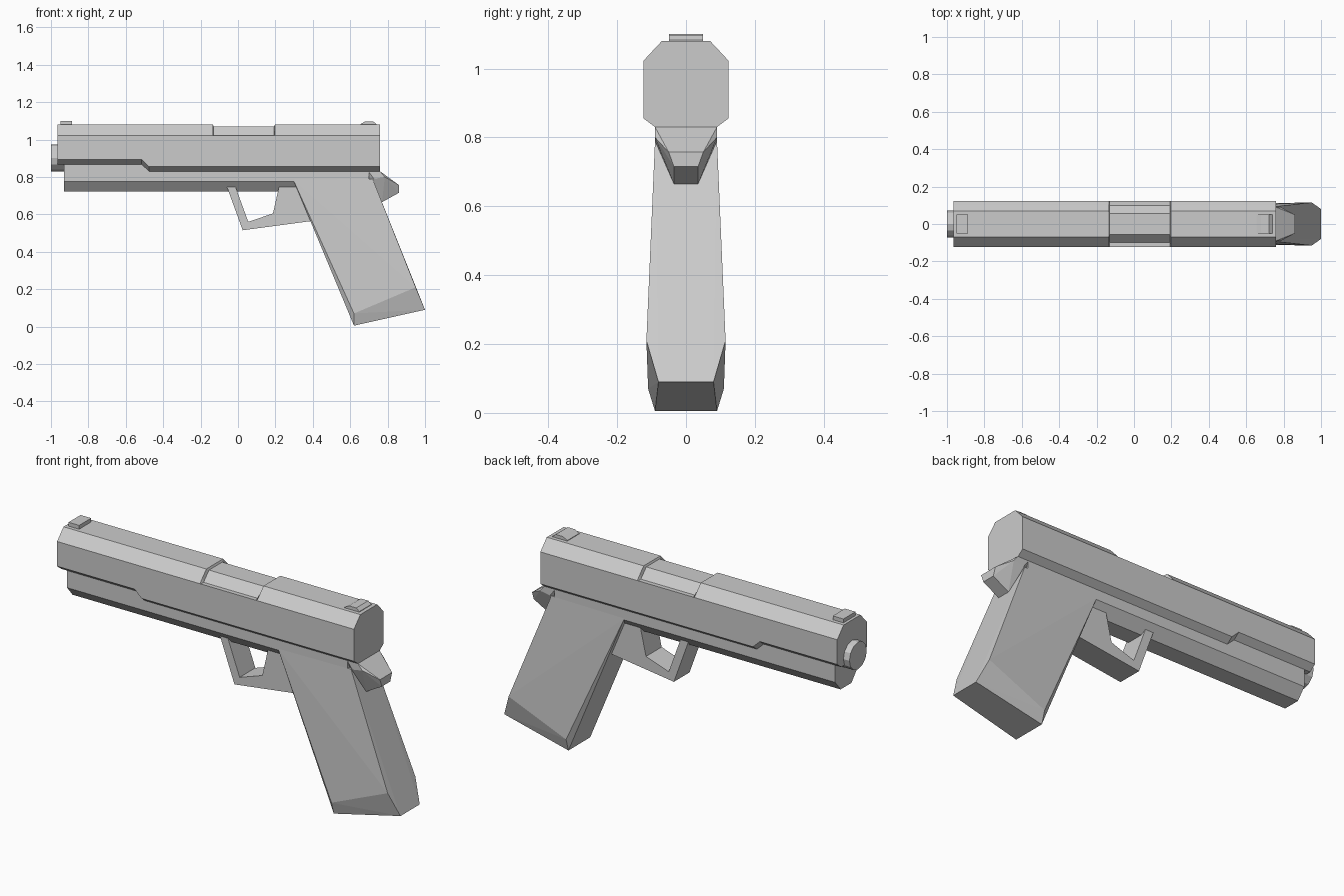
import bpy, bmesh, math
from mathutils import Matrix

cube = bpy.data.objects.get("Cube")
if cube:
    bpy.data.objects.remove(cube, do_unlink=True)

grey = bpy.data.materials.new("plain_grey")
grey.use_nodes = True
COLOUR = (0.6, 0.6, 0.6, 1)
grey.diffuse_color = COLOUR
grey.node_tree.nodes["Principled BSDF"].inputs["Base Color"].default_value = COLOUR


def finish(name, bm):
    """Clean the mesh and add it to the scene as a flat-shaded object."""
    bmesh.ops.dissolve_degenerate(bm, dist=0.0005, edges=bm.edges)
    bmesh.ops.recalc_face_normals(bm, faces=bm.faces)
    mesh = bpy.data.meshes.new(name)
    bm.to_mesh(mesh)
    bm.free()
    mesh.materials.append(grey)
    obj = bpy.data.objects.new(name, mesh)
    bpy.context.collection.objects.link(obj)
    return obj


def loft(name, sections):
    """Skin along x; each section is (x, half outline of (y, z) from top to bottom)."""
    bm = bmesh.new()
    rings = []
    for x, half in sections:
        outline = half + [(-y, z) for y, z in reversed(half)]
        rings.append([bm.verts.new((x, y, z)) for y, z in outline])
    n = len(rings[0])
    for a, b in zip(rings, rings[1:]):
        for i in range(n):
            j = (i + 1) % n
            bm.faces.new((a[i], a[j], b[j], b[i]))
    bm.faces.new(rings[0])
    bm.faces.new(rings[-1])
    return finish(name, bm)


def hull(name, points):
    """Convex block from points mirrored across y."""
    bm = bmesh.new()
    for x, y, z in points:
        bm.verts.new((x, y, z))
        bm.verts.new((x, -y, z))
    bmesh.ops.convex_hull(bm, input=bm.verts)
    bmesh.ops.dissolve_limit(bm, angle_limit=math.radians(1),
                             verts=bm.verts, edges=bm.edges)
    return finish(name, bm)


def plate(name, outline, half_width):
    """Side outline of (x, z) extruded across y."""
    bm = bmesh.new()
    face = bm.faces.new([bm.verts.new((x, -half_width, z)) for x, z in outline])
    new = bmesh.ops.extrude_face_region(bm, geom=[face])["geom"]
    verts = [v for v in new if isinstance(v, bmesh.types.BMVert)]
    bmesh.ops.translate(bm, verts=verts, vec=(0, 2 * half_width, 0))
    return finish(name, bm)


# Slide, with a raised front underside and a lowered ejection port
FULL = [(0.07, 1.08), (0.10, 1.048), (0.123, 1.023)]
PORT = [(0.055, 1.07), (0.10, 1.023), (0.123, 1.023)]
FRONT = [(0.123, 0.893), (0.09, 0.867)]
REAR = [(0.123, 0.855), (0.09, 0.83)]
loft("slide", [
    (-0.965, FULL + FRONT), (-0.515, FULL + FRONT), (-0.475, FULL + REAR),
    (-0.135, FULL + REAR), (-0.13, PORT + REAR),
    (0.192, PORT + REAR), (0.197, FULL + REAR), (0.76, FULL + REAR)])

# Frame with a chamfered underside
RAIL = [(0.09, 0.88), (0.09, 0.777), (0.045, 0.723)]
loft("frame", [(-0.93, RAIL), (0.70, RAIL)])

# Rear tang
hull("tang", [
    (0.69, 0.09, 0.84), (0.76, 0.09, 0.83), (0.785, 0.09, 0.80),
    (0.727, 0.09, 0.79), (0.86, 0.05, 0.757), (0.86, 0.035, 0.715),
    (0.77, 0.035, 0.665), (0.70, 0.035, 0.70)])

# Slanted grip with a tapered foot
hull("grip", [
    (0.295, 0.09, 0.785), (0.72, 0.09, 0.79), (0.62, 0.11, 0.07),
    (0.95, 0.115, 0.21), (0.62, 0.09, 0.005), (1.0, 0.08, 0.09)])

# Trigger guard with its solid rear web
plate("trigger_guard", [
    (-0.064, 0.76), (0.025, 0.515), (0.45, 0.572), (0.45, 0.76),
    (0.222, 0.76), (0.187, 0.605), (0.055, 0.56), (-0.018, 0.76)], 0.065)

# Sights
plate("front_sight", [(-0.95, 1.07), (-0.95, 1.1), (-0.888, 1.1), (-0.888, 1.07)], 0.05)
plate("rear_sight", [
    (0.655, 1.07), (0.655, 1.083), (0.68, 1.097), (0.722, 1.097),
    (0.74, 1.083), (0.74, 1.07)], 0.05)

# Muzzle
bm = bmesh.new()
bmesh.ops.create_cone(
    bm, cap_ends=True, segments=12, radius1=0.072, radius2=0.072, depth=0.08,
    matrix=Matrix.Translation((-0.96, 0, 0.902)) @ Matrix.Rotation(math.pi / 2, 4, 'Y'))
finish("muzzle", bm)
